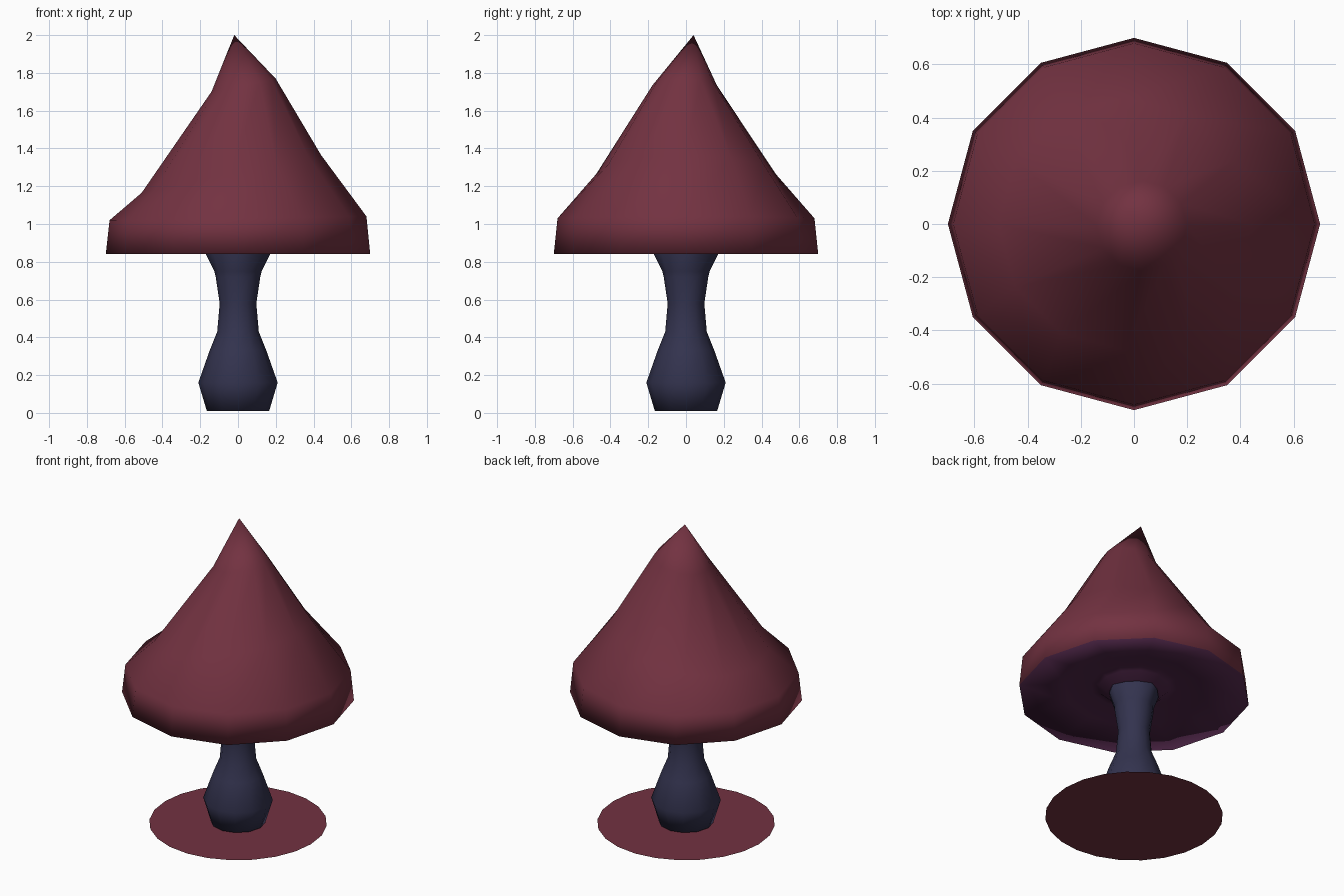
import bpy, bmesh, math

if "Cube" in bpy.data.objects:
    bpy.data.objects.remove(bpy.data.objects["Cube"])


def material(name, rgb):
    m = bpy.data.materials.new(name)
    m.diffuse_color = (*rgb, 1)
    m.use_nodes = True
    m.node_tree.nodes["Principled BSDF"].inputs["Base Color"].default_value = m.diffuse_color
    return m


RED = material("dark red", (0.171, 0.032, 0.053))
PURPLE = material("gill purple", (0.080, 0.020, 0.067))
BLUE = material("stem slate blue", (0.033, 0.033, 0.077))
SIDES = 12


def loft(name, rings, mats, tip=None, close_start=False, close_end=False, rule=None):
    """Skin rings of (radius, z, cx, cy, tilt, pinch); tilt raises z along +x."""
    bm = bmesh.new()
    loops = []
    for r, z, cx, cy, tilt, pinch in rings:
        loop = []
        for i in range(SIDES):
            a = 2 * math.pi * i / SIDES
            rr = r if i % 3 == 0 else r * pinch
            x = rr * math.cos(a)
            loop.append(bm.verts.new((cx + x, cy + rr * math.sin(a), z + tilt * x)))
        loops.append(loop)
    for k in range(len(loops) - 1):
        a, b = loops[k], loops[k + 1]
        for i in range(SIDES):
            j = (i + 1) % SIDES
            f = bm.faces.new((a[i], a[j], b[j], b[i]))
            f.material_index = rule(k) if rule else 0
    if tip:
        t = bm.verts.new(tip)
        for i in range(SIDES):
            bm.faces.new((loops[-1][i], loops[-1][(i + 1) % SIDES], t))
    if close_start:
        f = bm.faces.new(loops[0][::-1])
        f.material_index = rule(0) if rule else 0
    if close_end:
        bm.faces.new(loops[-1])
    bmesh.ops.recalc_face_normals(bm, faces=bm.faces)
    for f in bm.faces:
        f.smooth = True
    me = bpy.data.meshes.new(name)
    bm.to_mesh(me)
    bm.free()
    for m in mats:
        me.materials.append(m)
    ob = bpy.data.objects.new(name, me)
    bpy.context.collection.objects.link(ob)
    return ob


# Cap: purple hollow underside with a collar, then the red leaning cone
under = [(0.10, 0.86), (0.17, 0.85), (0.215, 0.89), (0.26, 0.90), (0.42, 0.87)]
cap_rings = [(r, z, 0, 0, 0, 1) for r, z in under]
cap_rings += [
    (0.70, 0.84, 0, 0, 0, 1),
    (0.68, 1.03, 0, 0, 0.015, 1),
    (0.475, 1.265, -0.035, 0, 0.21, 1),
    (0.17, 1.735, 0.03, -0.007, 0.20, 1),
]
loft("mushroom_cap", cap_rings, [RED, PURPLE], tip=(-0.02, 0.04, 2.0),
     close_start=True, rule=lambda k: 1 if k < len(under) else 0)

# Stem: bulbous foot, narrow waist, creased flare under the cap
stem = [(0.165, 0.01, 1), (0.21, 0.16, 1), (0.15, 0.33, 1), (0.11, 0.43, 1),
        (0.097, 0.58, 1), (0.118, 0.72, 1), (0.125, 0.75, 0.95), (0.17, 0.84, 0.88),
        (0.165, 0.87, 0.88)]
loft("stem", [(r, z, 0, 0, 0, p) for r, z, p in stem], [BLUE],
     close_start=True, close_end=True)

# Flat disc on the floor
bpy.ops.mesh.primitive_circle_add(vertices=24, radius=0.535, fill_type='NGON')
disc = bpy.context.object
disc.name = "base_disc"
disc.data.materials.append(RED)
